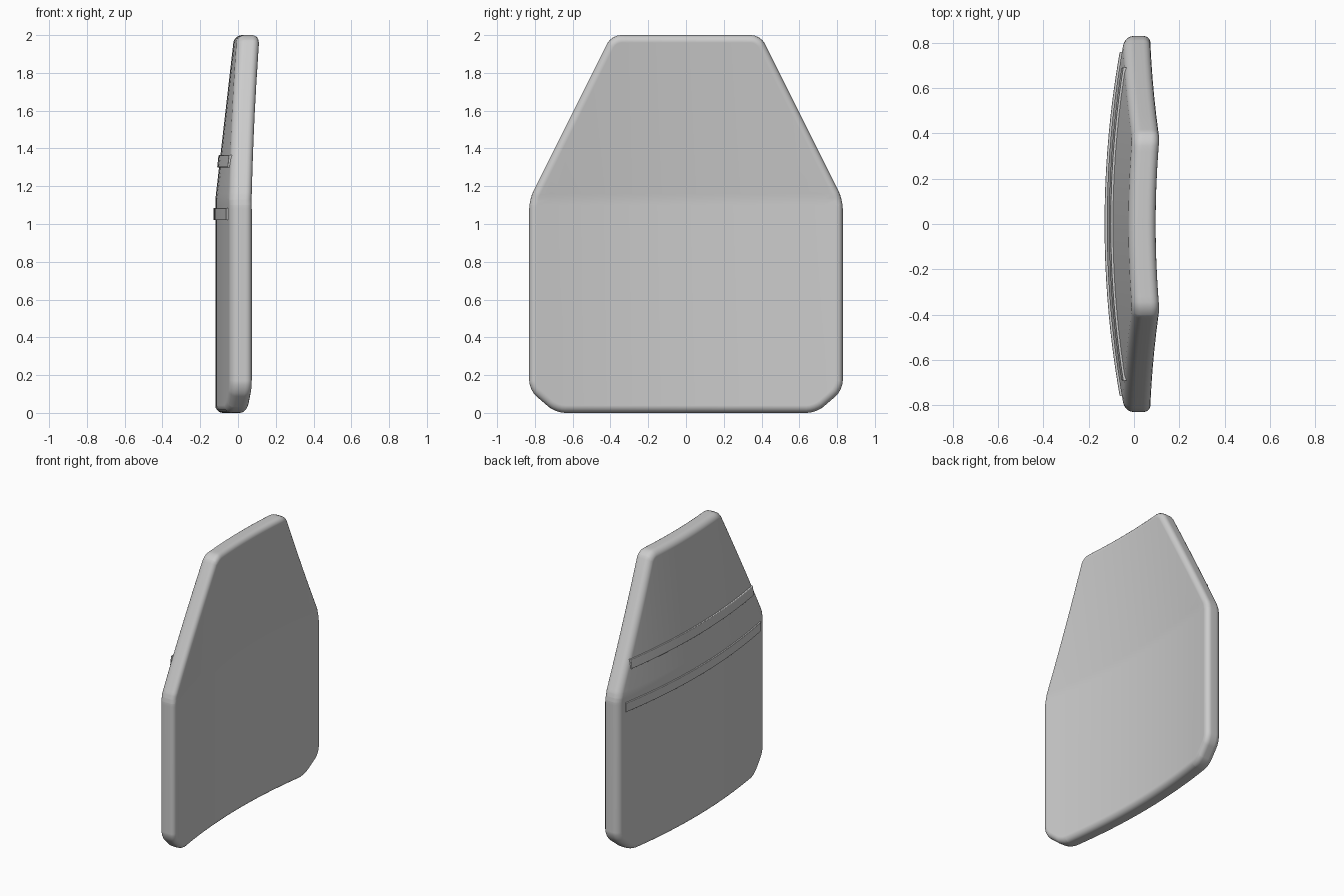
import bpy, bmesh

if "Cube" in bpy.data.objects:
    bpy.data.objects.remove(bpy.data.objects["Cube"])

BEND_Z = 1.13


def curve_plate(bm):
    # sideways curve plus a lean of the upper section
    for v in bm.verts:
        v.co.x += 0.08 * (v.co.y / 0.83) ** 2
        v.co.x += 0.10 * max(0.0, v.co.z - BEND_Z) / (2.0 - BEND_Z)


def slab(name, outline, x0, x1, corner, rim):
    bm = bmesh.new()
    face = bm.faces.new([bm.verts.new((x0, y, z)) for y, z in outline])
    ext = bmesh.ops.extrude_face_region(bm, geom=[face])
    for g in ext["geom"]:
        if isinstance(g, bmesh.types.BMVert):
            g.co.x = x1
    bmesh.ops.recalc_face_normals(bm, faces=bm.faces)

    # round the outline corners, then the rims of both broad faces
    if corner:
        edges = [e for e in bm.edges if abs(e.verts[0].co.x - e.verts[1].co.x) > 0.01]
        bmesh.ops.bevel(bm, geom=edges, offset=corner, segments=4, profile=0.5, affect='EDGES')
    if rim:
        edges = [e for e in bm.edges if abs(e.verts[0].co.x - e.verts[1].co.x) < 1e-5
                 and e.calc_face_angle() > 0.8]
        bmesh.ops.bevel(bm, geom=edges, offset=rim, segments=5, profile=0.5, affect='EDGES')

    # slice so the slab can follow the curve and the bend
    cuts = [((0, i * 0.08, 0), (0, 1, 0)) for i in range(-9, 10)]
    cuts += [((0, 0, z), (0, 0, 1)) for z in (BEND_Z - 0.03, BEND_Z, BEND_Z + 0.03)]
    for co, no in cuts:
        bmesh.ops.bisect_plane(bm, geom=bm.verts[:] + bm.edges[:] + bm.faces[:],
                               dist=1e-5, plane_co=co, plane_no=no)
    curve_plate(bm)
    bmesh.ops.recalc_face_normals(bm, faces=bm.faces)

    me = bpy.data.meshes.new(name)
    bm.to_mesh(me)
    bm.free()
    ob = bpy.data.objects.new(name, me)
    bpy.context.collection.objects.link(ob)
    bpy.ops.object.select_all(action='DESELECT')
    ob.select_set(True)
    bpy.context.view_layer.objects.active = ob
    bpy.ops.object.shade_smooth_by_angle(angle=0.6)
    wn = ob.modifiers.new("weighted_normals", 'WEIGHTED_NORMAL')
    wn.keep_sharp = True
    return ob


# Main plate
half = [(0.69, 0.0), (0.83, 0.12), (0.83, 1.13), (0.395, 2.0)]
outline = half + [(-y, z) for y, z in reversed(half)]
slab("curved_plate", outline, -0.12, 0.0, 0.05, 0.04)

# Two raised bands across the convex side
for name, w, z0, z1 in (("lower_band", 0.76, 1.02, 1.085), ("upper_band", 0.69, 1.30, 1.365)):
    slab(name, [(-w, z0), (w, z0), (w, z1), (-w, z1)], -0.13, -0.10, 0, 0.004)
